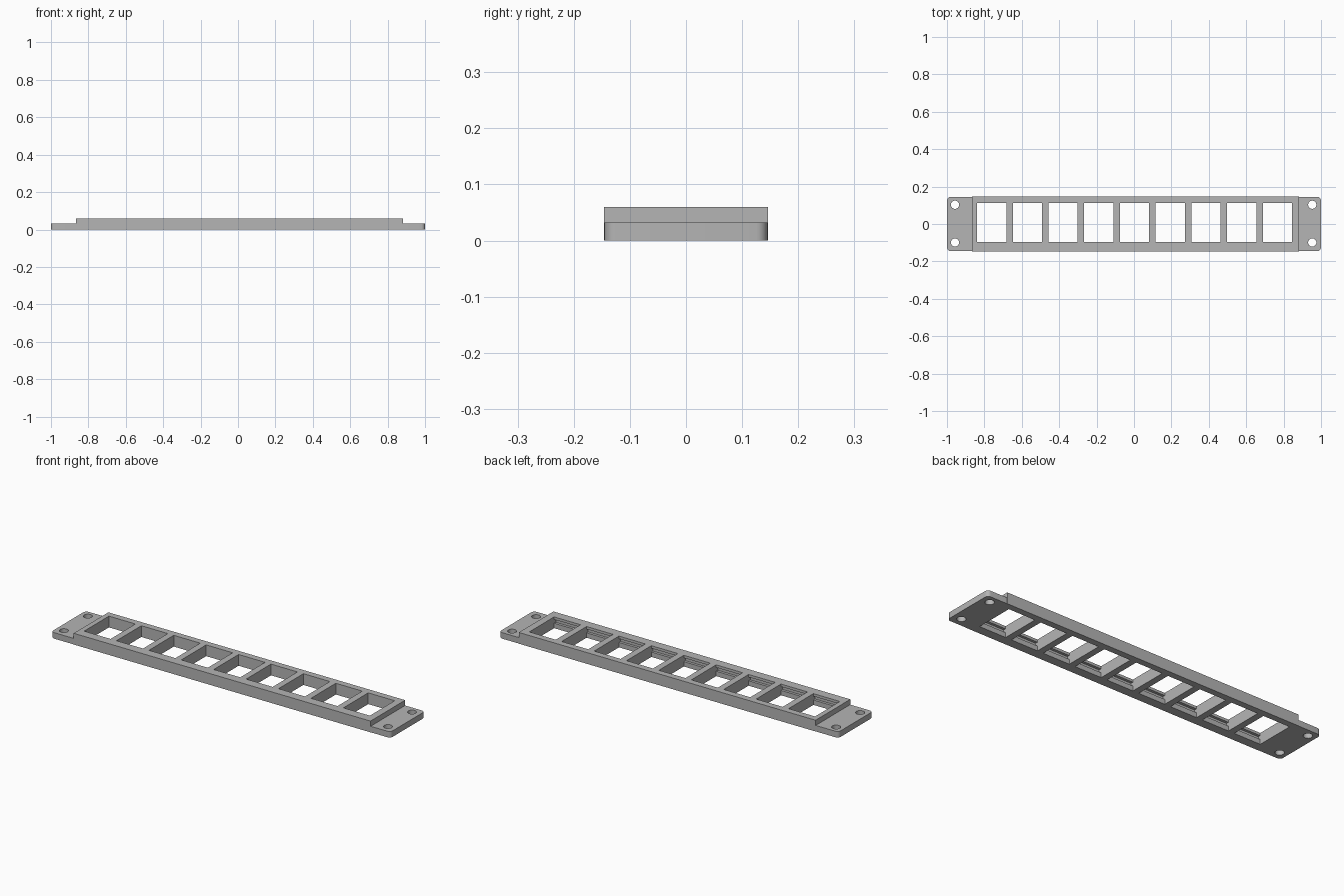
import bpy
import bmesh
from mathutils import Matrix, Vector

cube = bpy.data.objects.get("Cube")
if cube:
    bpy.data.objects.remove(cube, do_unlink=True)

# Overall sizes
HALF_Y = 0.146
FLANGE_TOP, BODY_TOP = 0.032, 0.06
BODY_X = (-0.866, 0.883)
WINDOW_COUNT, PITCH, WINDOW_W = 9, 0.191, 0.156
WINDOW_Y = (-0.097, 0.112)
CENTRE_X = 0.003

grey = bpy.data.materials.new("plain_grey")
grey.use_nodes = True
colour = (0.46, 0.46, 0.46, 1)
grey.diffuse_color = colour
grey.node_tree.nodes["Principled BSDF"].inputs["Base Color"].default_value = colour


def add_box(bm, low, high):
    low, high = Vector(low), Vector(high)
    matrix = Matrix.Translation((low + high) / 2) @ Matrix.Diagonal((*(high - low), 1))
    return bmesh.ops.create_cube(bm, size=1, matrix=matrix)["verts"]


def make_object(name, bm):
    mesh = bpy.data.meshes.new(name)
    bm.to_mesh(mesh)
    bm.free()
    mesh.materials.append(grey)
    obj = bpy.data.objects.new(name, mesh)
    bpy.context.collection.objects.link(obj)
    return obj


def combine(target, other, operation):
    """Apply a boolean and discard the helper object."""
    other.hide_render = True
    mod = target.modifiers.new(operation, "BOOLEAN")
    mod.operation, mod.solver, mod.object = operation, "EXACT", other
    bpy.context.view_layer.objects.active = target
    bpy.ops.object.modifier_apply(modifier=mod.name)
    bpy.data.objects.remove(other, do_unlink=True)


# Thin base plate with rounded upright corners, forming the end flanges
bm = bmesh.new()
add_box(bm, (-1, -HALF_Y + 0.001, 0), (1, HALF_Y - 0.001, FLANGE_TOP))
uprights = [e for e in bm.edges if abs(e.verts[0].co.z - e.verts[1].co.z) > 0.01]
bmesh.ops.bevel(bm, geom=uprights, offset=0.02, segments=6, profile=0.5, affect="EDGES")
panel = make_object("mounting_panel", bm)

# Raised body between the flanges
bm = bmesh.new()
add_box(bm, (BODY_X[0], -HALF_Y, 0), (BODY_X[1], HALF_Y, BODY_TOP))
combine(panel, make_object("raised_body", bm), "UNION")

# Row of windows and the four screw holes
windows, grooves = bmesh.new(), bmesh.new()
for i in range(WINDOW_COUNT):
    x = CENTRE_X + (i - (WINDOW_COUNT - 1) / 2) * PITCH
    left, right = x - WINDOW_W / 2, x + WINDOW_W / 2
    add_box(windows, (left, WINDOW_Y[0], -0.1), (right, WINDOW_Y[1], 0.2))
    # Shallow catch groove in the front wall of each window
    add_box(grooves, (left, WINDOW_Y[0] - 0.014, 0.026), (right, WINDOW_Y[0] + 0.02, 0.046))
for x in (-0.957, 0.953):
    for y in (-0.099, 0.103):
        bmesh.ops.create_cone(windows, cap_ends=True, segments=24, radius1=0.022,
                              radius2=0.022, depth=0.4, matrix=Matrix.Translation((x, y, 0)))
combine(panel, make_object("opening_cutter", windows), "DIFFERENCE")
combine(panel, make_object("groove_cutter", grooves), "DIFFERENCE")

# Smooth the holes and corners while keeping the edges crisp
bpy.ops.object.select_all(action="DESELECT")
panel.select_set(True)
bpy.context.view_layer.objects.active = panel
bpy.ops.object.shade_smooth_by_angle()
